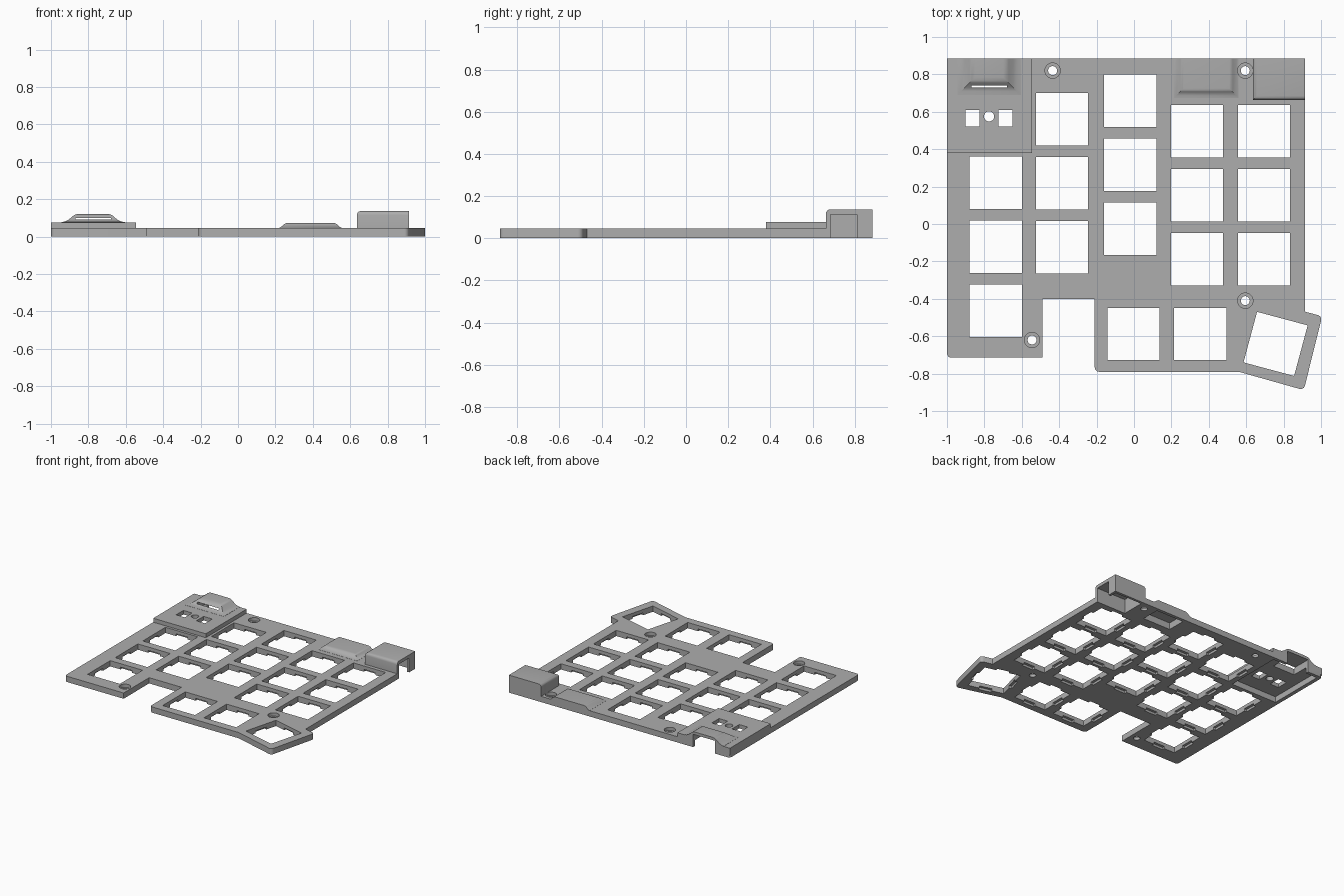
import bpy, bmesh, math
from mathutils import Matrix, Vector

if "Cube" in bpy.data.objects:
    bpy.data.objects.remove(bpy.data.objects["Cube"])

TOP = 0.045      # plate thickness
BACK = 0.885     # rear edge
KEY = 0.28       # key opening size

grey = bpy.data.materials.new("plate_grey")
grey.use_nodes = True
grey.diffuse_color = (0.42, 0.42, 0.42, 1)
grey.node_tree.nodes["Principled BSDF"].inputs["Base Color"].default_value = (0.42, 0.42, 0.42, 1)


def group(name):
    col = bpy.data.collections.new(name)
    bpy.context.scene.collection.children.link(col)
    return col


added, cutters = group("raised_parts"), group("cutters")


def finish(bm, name, col):
    bmesh.ops.recalc_face_normals(bm, faces=bm.faces)
    mesh = bpy.data.meshes.new(name)
    bm.to_mesh(mesh)
    bm.free()
    mesh.materials.append(grey)
    obj = bpy.data.objects.new(name, mesh)
    obj.hide_render = True
    col.objects.link(obj)
    return obj


def box(name, col, x0, x1, y0, y1, z0, z1):
    bm = bmesh.new()
    bmesh.ops.create_cube(bm, size=1)
    bmesh.ops.scale(bm, vec=(x1 - x0, y1 - y0, z1 - z0), verts=bm.verts)
    bmesh.ops.translate(bm, vec=((x0 + x1) / 2, (y0 + y1) / 2, (z0 + z1) / 2), verts=bm.verts)
    return finish(bm, name, col)


def drill(name, x, y, r, z0, z1):
    bm = bmesh.new()
    bmesh.ops.create_cone(bm, cap_ends=True, segments=32, radius1=r, radius2=r, depth=z1 - z0)
    bmesh.ops.translate(bm, vec=(x, y, (z0 + z1) / 2), verts=bm.verts)
    return finish(bm, name, cutters)


def housing(name, x0, x1, y0, profile, right=1):
    """Stack of rings, each given as inset and height, flat at the rear."""
    bm = bmesh.new()
    rings = [[bm.verts.new(p) for p in ((x0 + i, y0 + i, z), (x1 - i * right, y0 + i, z),
                                        (x1 - i * right, BACK, z), (x0 + i, BACK, z))]
             for i, z in profile]
    for a, b in zip(rings, rings[1:]):
        for k in range(4):
            bm.faces.new((a[k], a[k - 1], b[k - 1], b[k]))
    bm.faces.new(rings[0])
    bm.faces.new(rings[-1])
    return finish(bm, name, added)


# Plate outline with rounded outer corners
outline = [(-1, BACK), (-1, -.715), (-.49, -.715), (-.49, -.4), (-.21, -.4), (-.21, -.79),
           (.56, -.79), (.908, -.888), (1.006, -.493), (.915, -.469), (.915, BACK)]
bm = bmesh.new()
base = bm.faces.new([bm.verts.new((x, y, 0)) for x, y in outline])
ext = bmesh.ops.extrude_face_region(bm, geom=[base])
bmesh.ops.translate(bm, vec=(0, 0, TOP),
                    verts=[v for v in ext["geom"] if isinstance(v, bmesh.types.BMVert)])
corners = [outline[i] for i in (0, 1, 5, 7, 8, 10)]
upright = [e for e in bm.edges if abs(e.verts[0].co.z - e.verts[1].co.z) > TOP / 2
           and any((e.verts[0].co.xy - Vector(c)).length < 1e-4 for c in corners)]
bmesh.ops.bevel(bm, geom=upright, offset=.024, segments=6, profile=.5, affect='EDGES')
plate = finish(bm, "key_plate", bpy.context.scene.collection)
plate.hide_render = False

# Raised controller cover, connector bumps and jack box
box("controller_cover", added, -1, -.545, .38, BACK, .02, .076)
housing("connector_bump", -.945, -.605, .69,
        [(0, .05), (0, .077), (.02, .081), (.04, .091), (.065, .112), (.077, .119), (.095, .122)])
housing("cable_bump", .215, .56, .675,
        [(0, .02), (0, .046), (.012, .049), (.032, .067), (.042, .072), (.05, .073)])
housing("jack_box", .635, .915, .663,
        [(0, 0), (0, .115), (.002, .124), (.007, .131), (.013, .135), (.022, .137)], right=0)

# Hollow undersides and side openings
box("controller_pocket", cutters, -.97, -.57, .405, .86, -.1, TOP)
box("connector_slot", cutters, -.87, -.68, .73, 1, -.1, .1)
box("cable_pocket", cutters, .27, .51, .715, .86, -.1, .052)
box("jack_pocket", cutters, .66, .895, .685, .865, -.1, .112)
box("jack_opening", cutters, .8, 1, .685, .81, -.1, .112)

# Button windows and light hole in the cover
for x in (-.8625, -.6875):
    box("button_window", cutters, x - .0375, x + .0375, .52, .61, -.1, .2)
drill("light_hole", -.775, .575, .027, -.1, .2)

# Screw holes with counterbores
for x, y in ((-.435, .82), (.595, .82), (.595, -.41), (-.545, -.62)):
    drill("screw_hole", x, y, .024, -.1, .2)
    drill("counterbore", x, y, .041, .02, .2)


# Key openings with clip notches beneath
def key(x, y, angle=0):
    h = KEY / 2
    parts = [box("key_opening", cutters, -h, h, -h, h, -.1, .2),
             box("clip_notch", cutters, -.05, .05, -h - .02, h + .02, -.1, .018),
             box("clip_notch", cutters, -h - .02, h + .02, -.05, .05, -.1, .018)]
    for p in parts:
        p.data.transform(Matrix.Translation((x, y, 0)) @ Matrix.Rotation(math.radians(angle), 4, 'Z'))


for x, y in ((-.74, .22), (-.385, .56), (-.02, .658), (.337, .495), (.695, .495)):
    for row in range(3):
        key(x, y - row * .342)
key(-.003, -.588)
key(.355, -.588)
key(.757, -.641, -15)

# Merge everything into one shell
for op, col in (('UNION', added), ('DIFFERENCE', cutters)):
    mod = plate.modifiers.new(op.title(), 'BOOLEAN')
    mod.operation, mod.operand_type, mod.collection, mod.solver = op, 'COLLECTION', col, 'EXACT'
    mod.use_self = True
bpy.context.view_layer.objects.active = plate
plate.select_set(True)
for mod in list(plate.modifiers):
    bpy.ops.object.modifier_apply(modifier=mod.name)
for col in (added, cutters):
    for obj in list(col.objects):
        bpy.data.objects.remove(obj)
    bpy.data.collections.remove(col)
bpy.ops.object.shade_smooth_by_angle(angle=math.radians(35))
